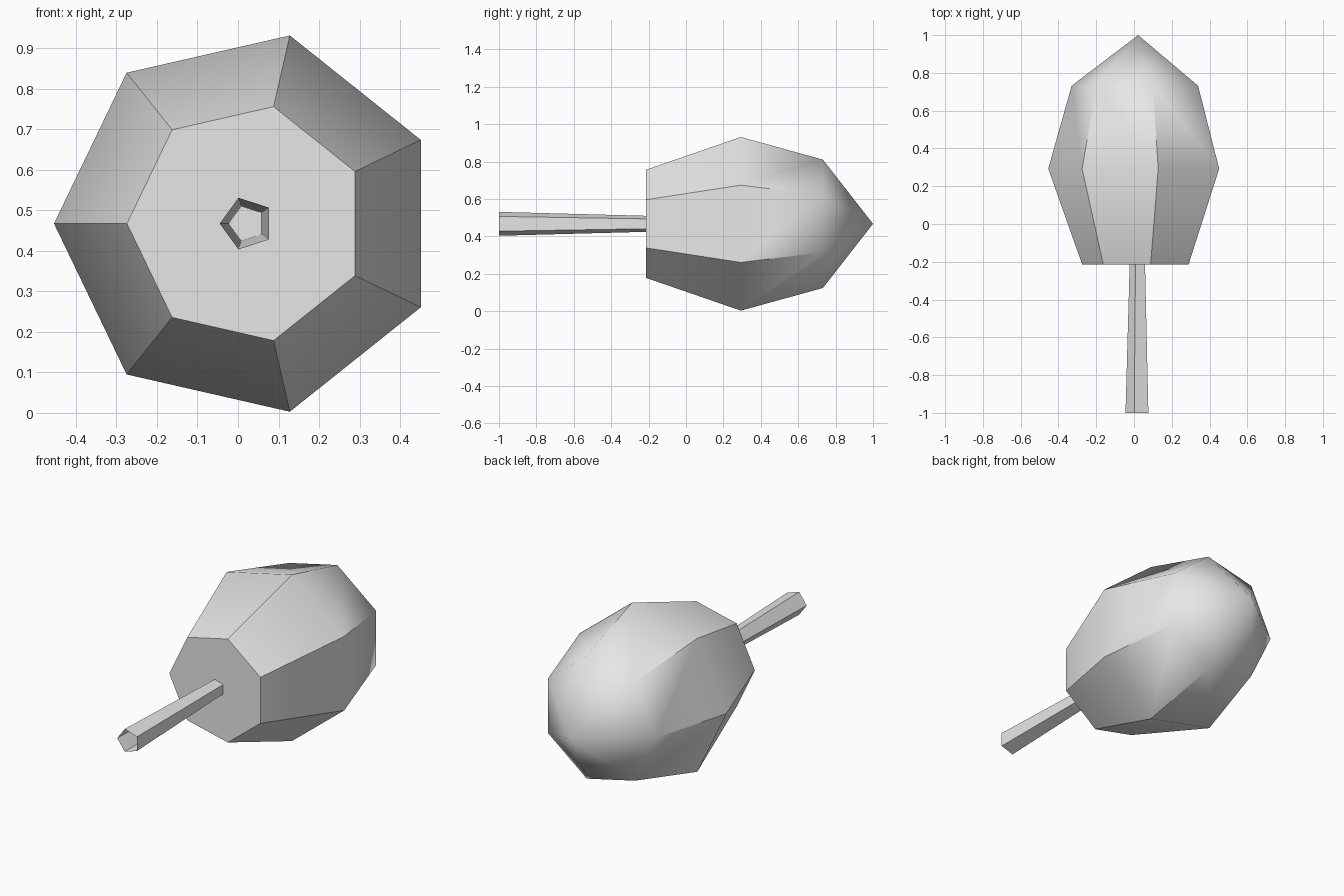
import bpy, bmesh, math

cube = bpy.data.objects.get("Cube")
if cube:
    bpy.data.objects.remove(cube, do_unlink=True)

CX, CZ = 0.022, 0.467  # shared axis, running along y

grey = bpy.data.materials.new("light_grey")
grey.use_nodes = True
grey.diffuse_color = (0.8, 0.8, 0.8, 1)
grey.node_tree.nodes["Principled BSDF"].inputs["Base Color"].default_value = (0.8, 0.8, 0.8, 1)


def lathe(name, sides, rings, tip=None, cap=False):
    """Join (y, radius) rings around the axis; optional front cap and back point."""
    bm = bmesh.new()
    loops = []
    for y, r in rings:
        angles = [math.pi + math.tau * i / sides for i in range(sides)]
        loops.append([bm.verts.new((CX + r * math.cos(a), y, CZ + r * math.sin(a)))
                      for a in angles])
    for a, b in zip(loops, loops[1:]):
        for i in range(sides):
            j = (i + 1) % sides
            bm.faces.new((a[i], b[i], b[j], a[j]))
    if cap:
        bm.faces.new(loops[0])
    if tip is not None:
        point = bm.verts.new((CX, tip, CZ))
        for i in range(sides):
            bm.faces.new((loops[-1][i], point, loops[-1][(i + 1) % sides]))
    bmesh.ops.recalc_face_normals(bm, faces=bm.faces)
    mesh = bpy.data.meshes.new(name)
    bm.to_mesh(mesh)
    bm.free()
    mesh.materials.append(grey)
    obj = bpy.data.objects.new(name, mesh)
    bpy.context.collection.objects.link(obj)
    bpy.ops.object.select_all(action="DESELECT")
    obj.select_set(True)
    bpy.context.view_layer.objects.active = obj
    bpy.ops.object.shade_smooth_by_angle(angle=math.radians(40))
    return obj


# Seven-sided head with a flat front and pointed back
lathe("head", 7, [(-0.215, 0.296), (0.293, 0.476), (0.732, 0.352)], tip=1.0, cap=True)

# Five-sided hollow stick, open at the end and flaring forward
lathe("stick", 5, [(-1.0, 0.067), (-0.215, 0.045)])
